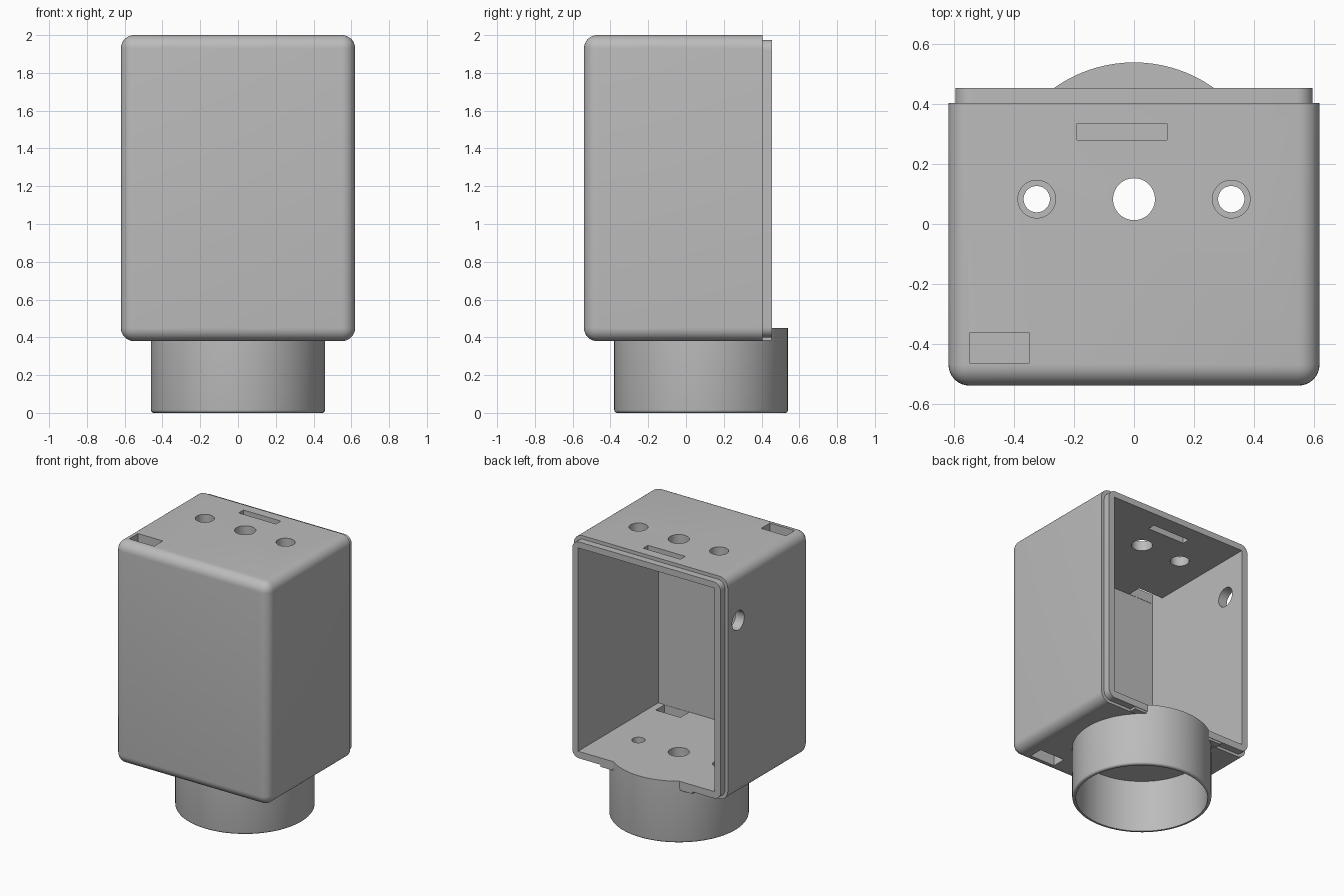
import bpy, bmesh, math
from mathutils import Matrix

if "Cube" in bpy.data.objects:
    bpy.data.objects.remove(bpy.data.objects["Cube"])

grey = bpy.data.materials.new("light grey plastic")
grey.diffuse_color = (0.50, 0.50, 0.50, 1)
grey.use_nodes = True
grey.node_tree.nodes["Principled BSDF"].inputs["Base Color"].default_value = grey.diffuse_color


def make(name, bm):
    bmesh.ops.recalc_face_normals(bm, faces=bm.faces)
    mesh = bpy.data.meshes.new(name)
    bm.to_mesh(mesh)
    bm.free()
    mesh.materials.append(grey)
    ob = bpy.data.objects.new(name, mesh)
    bpy.context.collection.objects.link(ob)
    return ob


def box(name, x, y, z, radius=0.0, pick=None):
    """Box from (min, max) ranges; edges chosen by pick are rounded."""
    bm = bmesh.new()
    bmesh.ops.create_cube(bm, size=1)
    for v in bm.verts:
        v.co = [r[0] if c < 0 else r[1] for c, r in zip(v.co, (x, y, z))]
    if radius:
        bmesh.ops.bevel(bm, geom=[e for e in bm.edges if pick(e)], offset=radius,
                        segments=8, profile=0.5, affect='EDGES')
    return make(name, bm)


def cylinder(name, radius, depth, loc, axis='Z', sides=64, round_bottom=0.0):
    bm = bmesh.new()
    rot = Matrix.Rotation(math.pi / 2, 4, 'Y') if axis == 'X' else Matrix()
    bmesh.ops.create_cone(bm, cap_ends=True, segments=sides, radius1=radius,
                          radius2=radius, depth=depth,
                          matrix=Matrix.Translation(loc) @ rot)
    if round_bottom:
        low = min(v.co.z for v in bm.verts) + 1e-4
        bmesh.ops.bevel(bm, geom=[e for e in bm.edges if all(v.co.z < low for v in e.verts)],
                        offset=round_bottom, segments=4, profile=0.5, affect='EDGES')
    return make(name, bm)


def combine(target, tool, operation):
    mod = target.modifiers.new("combine", 'BOOLEAN')
    mod.operation, mod.solver, mod.object = operation, 'EXACT', tool
    bpy.context.view_layer.objects.active = target
    bpy.ops.object.modifier_apply(modifier=mod.name)
    bpy.data.objects.remove(tool)


BACK = 0.405
TUBE_Y = 0.08

# Rounded housing with a crisp rear rim
housing = box("housing", (-0.62, 0.62), (-0.54, BACK), (0.38, 2.0), 0.07,
              lambda e: not all(v.co.y > BACK - 1e-4 for v in e.verts))

# Stepped lip, socket tube and the small lip supports beside the tube
solids = [
    box("lip", (-0.597, 0.597), (0.3, 0.455), (0.40, 1.975), 0.055,
        lambda e: abs(e.verts[0].co.y - e.verts[1].co.y) > 0.1),
    cylinder("tube", 0.46, 0.45, (0, TUBE_Y, 0.225), sides=96, round_bottom=0.015),
]
for s in (-1, 1):
    solids.append(box("lip_support", sorted((s * 0.2, s * 0.37)), (0.35, 0.452), (0.383, 0.43)))
for part in solids:
    combine(housing, part, 'UNION')

# Inner cavity, tube bore, wiring holes and slots
cuts = [
    box("cavity", (-0.55, 0.55), (-0.467, 0.7), (0.45, 1.93)),
    cylinder("bore", 0.435, 0.58, (0, TUBE_Y, 0.09), sides=96),
    cylinder("centre_hole", 0.07, 3, (0, 0.083, 1.5)),
    cylinder("side_hole", 0.07, 0.3, (-0.6, 0.285, 1.65), 'X'),
    box("top_slot", (-0.19, 0.11), (0.28, 0.335), (1.8, 2.2)),
    box("top_window", (-0.55, -0.35), (-0.465, -0.365), (1.8, 2.2)),
    box("floor_window", (0.30, 0.50), (-0.465, -0.365), (0.2, 0.6)),
]
for s in (-1, 1):
    cuts.append(cylinder("top_hole", 0.063, 0.4, (s * 0.325, 0.083, 1.95), sides=48))
    cuts.append(cylinder("floor_hole", 0.044, 0.4, (s * 0.325, 0.083, 0.42), sides=48))
for part in cuts:
    combine(housing, part, 'DIFFERENCE')

# Smooth rounded surfaces, sharp rims
bpy.ops.object.select_all(action='DESELECT')
housing.select_set(True)
bpy.context.view_layer.objects.active = housing
bpy.ops.object.shade_smooth_by_angle(angle=math.radians(30))
